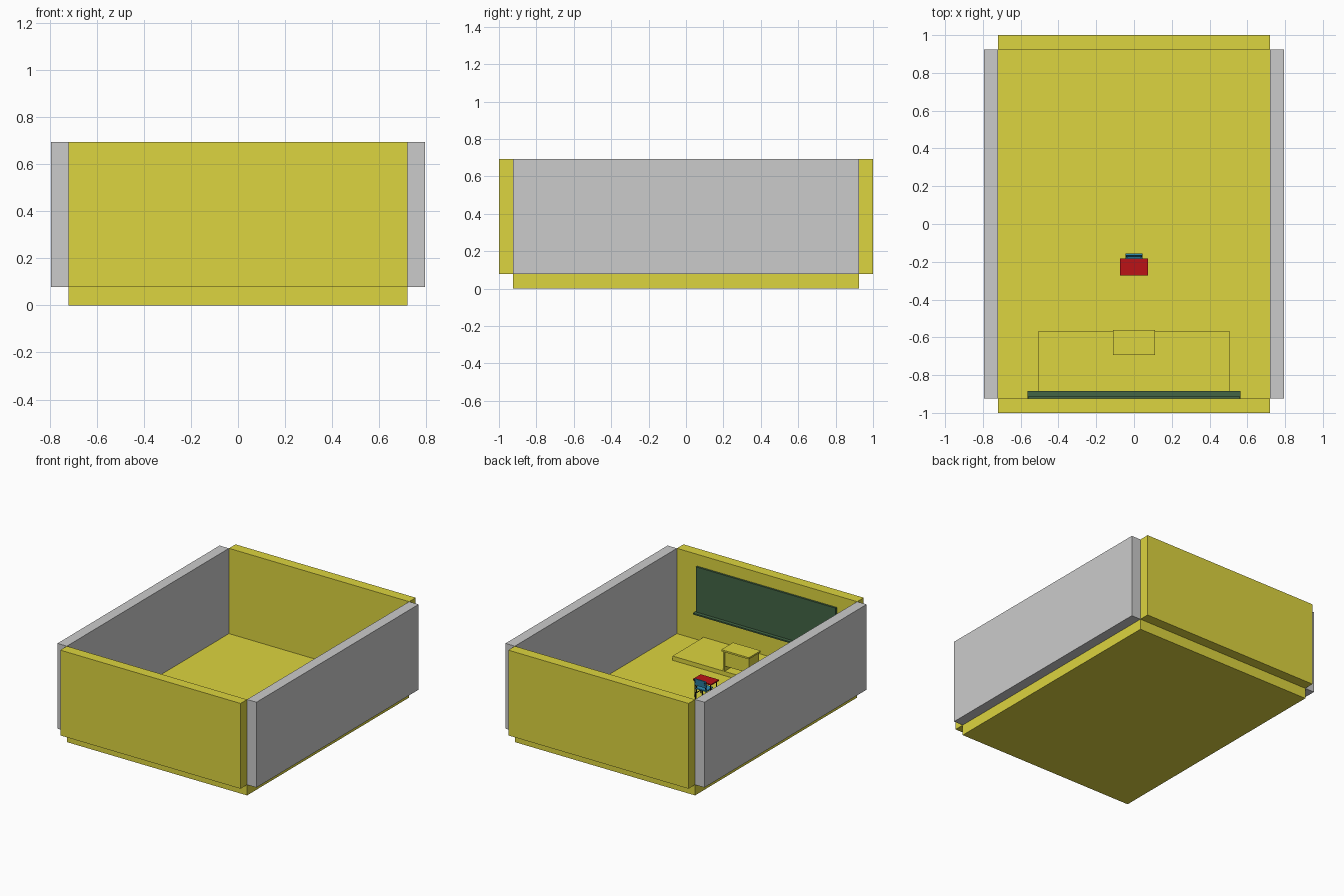
import bpy, bmesh
from mathutils import Vector

if "Cube" in bpy.data.objects:
    bpy.data.objects.remove(bpy.data.objects["Cube"])


def material(name, rgb):
    m = bpy.data.materials.new(name)
    m.diffuse_color = (*rgb, 1)
    m.use_nodes = True
    m.node_tree.nodes["Principled BSDF"].inputs["Base Color"].default_value = m.diffuse_color
    return m


YELLOW = material("yellow", (0.72, 0.66, 0.05))
GREEN = material("board_green", (0.055, 0.13, 0.06))
RED = material("red", (0.5, 0.006, 0.008))
BLUE = material("blue", (0.03, 0.27, 0.45))
DARK = material("dark_metal", (0.02, 0.02, 0.022))


def add_object(name, bm, mat):
    mesh = bpy.data.meshes.new(name)
    bm.to_mesh(mesh)
    bm.free()
    if mat:
        mesh.materials.append(mat)
    ob = bpy.data.objects.new(name, mesh)
    bpy.context.collection.objects.link(ob)
    return ob


def box(name, x, y, z, mat=None):
    """Box from (min, max) ranges on each axis."""
    bm = bmesh.new()
    bmesh.ops.create_cube(bm, size=1)
    for v in bm.verts:
        v.co = [r[0] if c < 0 else r[1] for c, r in zip(v.co, (x, y, z))]
    return add_object(name, bm, mat)


def tube(name, start, end, r, mat=DARK):
    """Thin eight-sided rod between two points."""
    a, b = Vector(start), Vector(end)
    bm = bmesh.new()
    bmesh.ops.create_cone(bm, cap_ends=True, segments=8, radius1=r, radius2=r,
                          depth=(b - a).length)
    ob = add_object(name, bm, mat)
    ob.location = (a + b) / 2
    ob.rotation_mode = 'QUATERNION'
    ob.rotation_quaternion = (b - a).to_track_quat('Z', 'Y')
    return ob


FLOOR, TOP = 0.077, 0.693

# Room shell: floor slab and four walls standing outside its edge
box("floor", (-0.72, 0.72), (-0.925, 0.925), (0, FLOOR), YELLOW)
box("front_wall", (-0.72, 0.72), (-1, -0.925), (FLOOR, TOP), YELLOW)
box("back_wall", (-0.72, 0.72), (0.925, 1), (FLOOR, TOP), YELLOW)
box("left_wall", (-0.795, -0.72), (-0.925, 0.925), (FLOOR, TOP))
box("right_wall", (0.72, 0.795), (-0.925, 0.925), (FLOOR, TOP))

# Chalkboard with a ledge below
box("chalkboard", (-0.558, 0.558), (-0.925, -0.911), (0.28, 0.608), GREEN)
box("chalk_ledge", (-0.565, 0.565), (-0.925, -0.885), (0.272, 0.282), GREEN)

# Platform and teacher desk
STAGE = 0.108
box("platform", (-0.507, 0.507), (-0.925, -0.57), (FLOOR, STAGE), YELLOW)
box("teacher_desk_top", (-0.11, 0.11), (-0.694, -0.56), (0.252, 0.264), YELLOW)
for side, x in (("left", (-0.103, -0.091)), ("right", (0.091, 0.103))):
    box(f"teacher_desk_{side}_panel", x, (-0.686, -0.572), (STAGE, 0.252), YELLOW)
box("teacher_desk_front_panel", (-0.091, 0.091), (-0.585, -0.573), (0.145, 0.252), YELLOW)

# Pupil desk: red top, shelf and thin legs
box("pupil_desk_top", (-0.073, 0.073), (-0.272, -0.182), (0.197, 0.206), RED)
for x in (-0.062, 0.062):
    for y in (-0.262, -0.192):
        tube("pupil_desk_leg", (x, y, FLOOR), (x, y, 0.197), 0.0035)
    tube("pupil_desk_side_rail", (x, -0.262, 0.1), (x, -0.192, 0.1), 0.003)

# Chair: seat and backrest on a bent tube frame
box("chair_seat", (-0.044, 0.044), (-0.245, -0.168), (0.148, 0.156), BLUE)
bm = bmesh.new()
bmesh.ops.create_cube(bm, size=1)
for v in bm.verts:
    up = v.co.z > 0
    v.co = (0.046 if v.co.x > 0 else -0.046,
            v.co.y * 0.009 - (0.161 if up else 0.169),
            0.226 if up else 0.176)
bmesh.ops.bevel(bm, geom=[e for e in bm.edges
                          if abs(e.verts[0].co.y - e.verts[1].co.y) > 0.0085
                          and abs(e.verts[0].co.z - e.verts[1].co.z) < 0.001],
                offset=0.008, segments=3, profile=0.5, affect='EDGES')
add_object("chair_backrest", bm, BLUE)
for x in (-0.038, 0.038):
    tube("chair_back_leg", (x, -0.163, FLOOR), (x, -0.176, 0.15), 0.0035)
    tube("chair_front_leg", (x, -0.244, FLOOR), (x, -0.235, 0.15), 0.0035)
    tube("chair_back_post", (x, -0.176, 0.15), (x, -0.159, 0.215), 0.0035)
    tube("chair_side_rail", (x, -0.24, 0.145), (x, -0.174, 0.145), 0.003)
